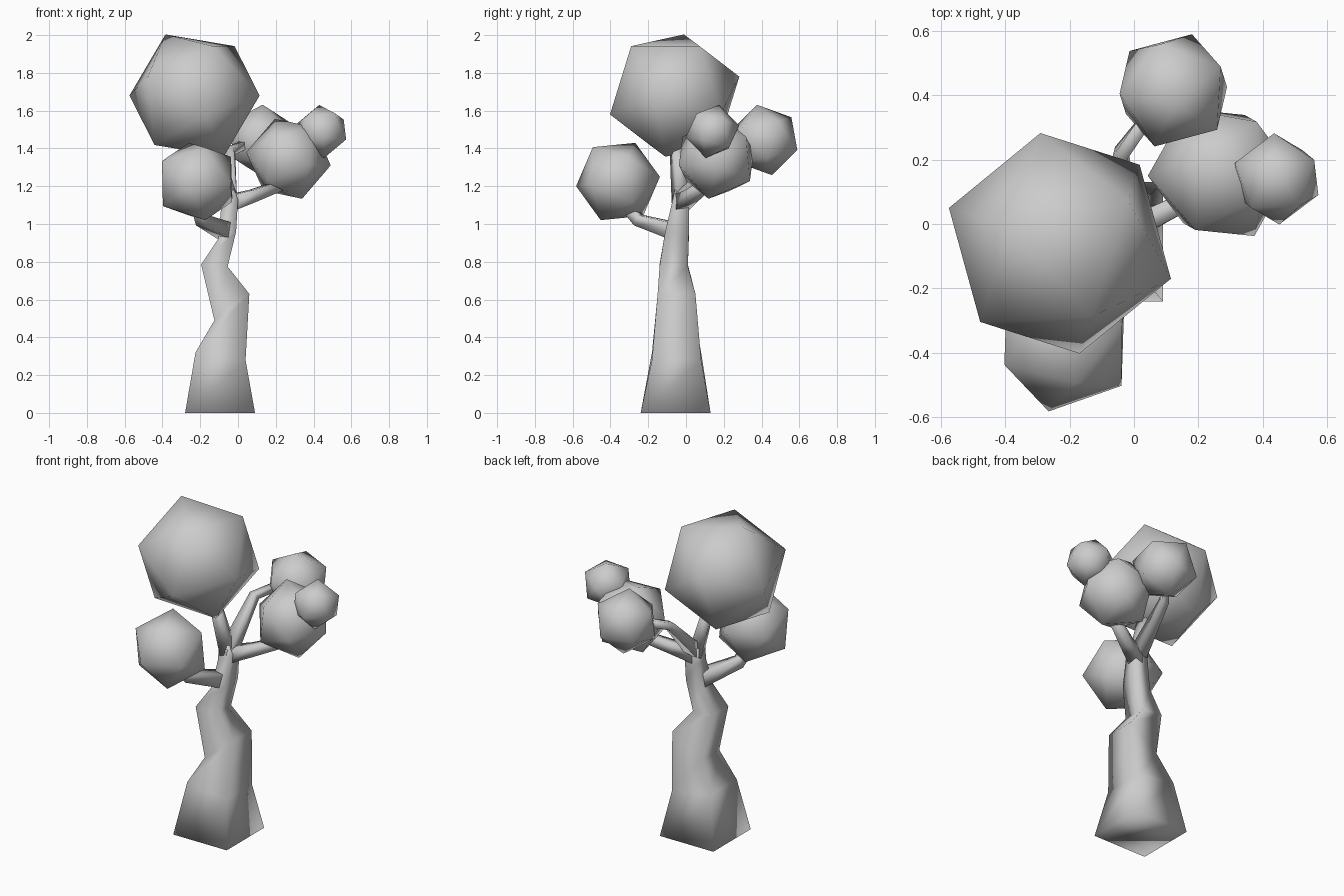
import bpy
import bmesh
from mathutils import Matrix, Vector

cube = bpy.data.objects.get("Cube")
if cube:
    bpy.data.objects.remove(cube, do_unlink=True)

# One plain grey for the whole tree
grey = bpy.data.materials.new("light_grey")
grey.use_nodes = True
color = (0.6, 0.6, 0.6, 1)
grey.diffuse_color = color
grey.node_tree.nodes["Principled BSDF"].inputs["Base Color"].default_value = color


def finish(name, bm):
    bmesh.ops.recalc_face_normals(bm, faces=bm.faces)
    for face in bm.faces:
        face.smooth = True
    mesh = bpy.data.meshes.new(name)
    bm.to_mesh(mesh)
    bm.free()
    mesh.materials.append(grey)
    obj = bpy.data.objects.new(name, mesh)
    bpy.context.collection.objects.link(obj)
    return obj


def loft(name, rings):
    """Closed skin over four-cornered cross-sections."""
    bm = bmesh.new()
    loops = [[bm.verts.new(p) for p in ring] for ring in rings]
    for low, high in zip(loops, loops[1:]):
        for i in range(4):
            j = (i + 1) % 4
            bm.faces.new((low[i], low[j], high[j], high[i]))
    bm.faces.new(loops[0])
    bm.faces.new(loops[-1])
    return finish(name, bm)


def branch(name, path, radii):
    """Square tube along a bent path, shrinking towards the tip."""
    points = [Vector(p) for p in path]
    rings = []
    for i, (p, r) in enumerate(zip(points, radii)):
        along = points[min(i + 1, len(points) - 1)] - points[max(i - 1, 0)]
        side = along.cross(Vector((0, 0, 1))).normalized()
        up = side.cross(along).normalized()
        rings.append([p + side * a * r + up * b * r
                      for a, b in ((-1, -1), (1, -1), (1, 1), (-1, 1))])
    return loft(name, rings)


def frame(a, b):
    x = a.normalized()
    y = (b - x * b.dot(x)).normalized()
    return Matrix((x, y, x.cross(y))).transposed()


def foliage(name, center, corner, neighbour):
    """Twenty-sided ball turned so two adjacent corners point as given."""
    a, b = Vector(corner), Vector(neighbour)
    bm = bmesh.new()
    bmesh.ops.create_icosphere(bm, subdivisions=1, radius=(a.length + b.length) / 2)
    v = bm.verts[:][0]
    other = v.link_edges[0].other_vert(v)
    turn = frame(a, b) @ frame(v.co, other.co).transposed()
    bmesh.ops.transform(bm, matrix=turn.to_4x4(), verts=bm.verts)
    obj = finish(name, bm)
    obj.location = center
    return obj


# Crooked trunk: left x, left z, right x, right z, front y, back y
sections = [
    (-0.28, 0, 0.09, 0, -0.24, 0.13),
    (-0.225, 0.32, 0.04, 0.28, -0.18, 0.08),
    (-0.125, 0.49, 0.06, 0.63, -0.15, 0.05),
    (-0.195, 0.785, -0.055, 0.775, -0.14, 0.01),
    (-0.105, 0.92, -0.01, 0.96, -0.11, 0.015),
    (-0.09, 1.08, 0.0, 1.13, -0.07, 0.015),
    (-0.09, 1.17, -0.02, 1.18, -0.06, 0.01),
]
loft("trunk", [[(xl, y0, zl), (xr, y0, zr), (xr, y1, zr), (xl, y1, zl)]
               for xl, zl, xr, zr, y0, y1 in sections])

# Branches
branch("left_branch", [(-0.05, -0.03, 1.11), (0.08, 0.03, 1.15), (0.24, 0.11, 1.21)],
       [0.042, 0.032, 0.025])
branch("back_branch", [(-0.045, -0.03, 1.13), (-0.04, 0.22, 1.385), (0.05, 0.34, 1.43)],
       [0.04, 0.023, 0.02])
branch("top_branch", [(-0.05, -0.025, 1.12), (-0.13, -0.055, 1.45)],
       [0.04, 0.026])
branch("front_branch", [(-0.06, -0.05, 0.96), (-0.19, -0.25, 1.02), (-0.22, -0.33, 1.11)],
       [0.044, 0.03, 0.025])

# Foliage balls
foliage("crown_foliage", (-0.23, -0.06, 1.68), (-0.345, 0.11, 0), (-0.06, 0.342, 0.10))
foliage("front_foliage", (-0.217, -0.36, 1.225), (-0.048, -0.222, -0.025), (0.045, -0.09, -0.205))
foliage("left_foliage", (0.267, 0.16, 1.345), (0.108, -0.20, -0.035), (0.075, -0.05, -0.205))
foliage("back_foliage", (0.122, 0.415, 1.445), (-0.008, 0.04, -0.185), (0.058, 0.175, -0.055))
foliage("small_foliage", (0.443, 0.14, 1.49), (-0.013, 0.035, 0.14), (-0.008, 0.142, 0.03))
